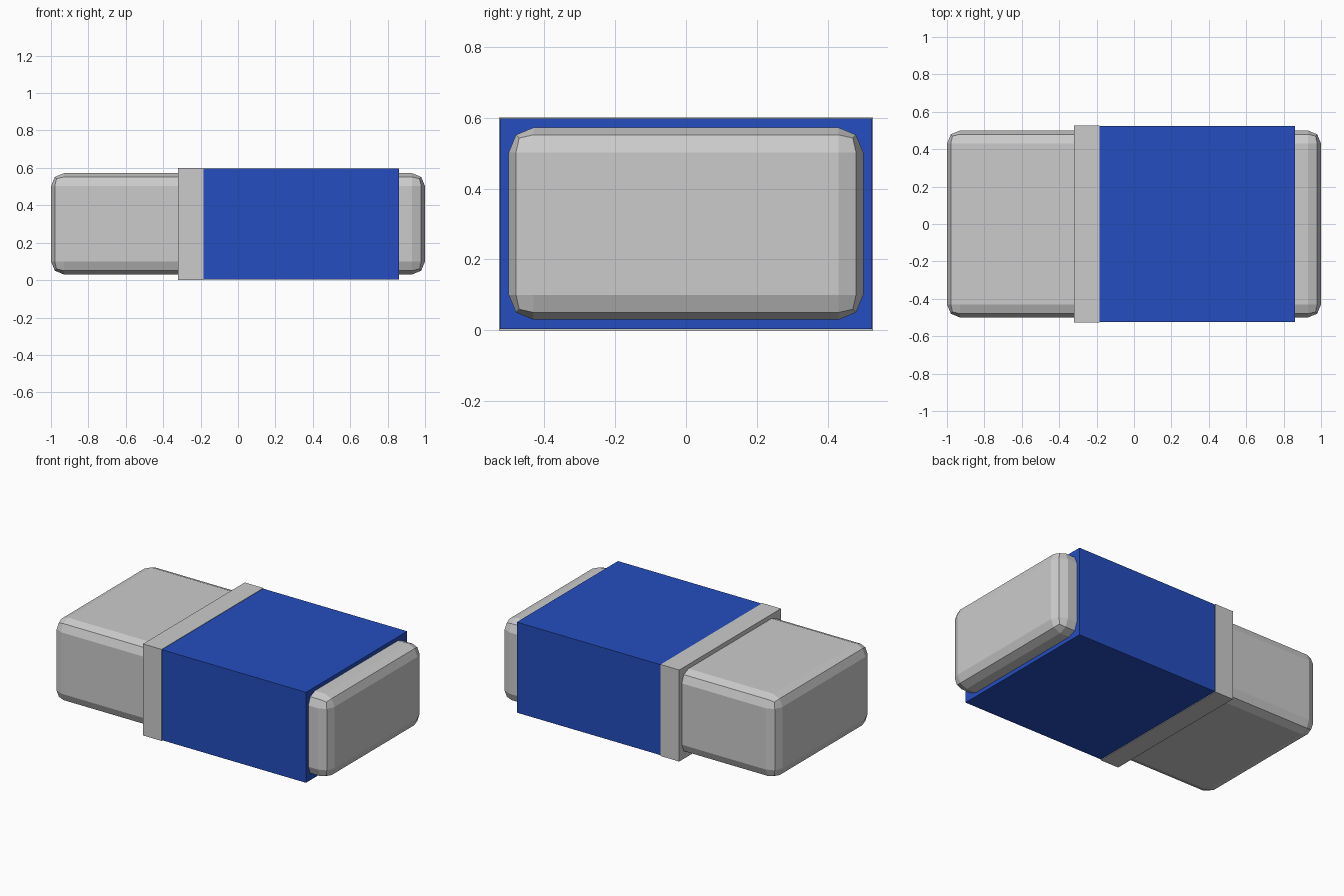
import bpy

if "Cube" in bpy.data.objects:
    bpy.data.objects.remove(bpy.data.objects["Cube"])

BLUE = bpy.data.materials.new("sleeve_blue")
BLUE.diffuse_color = (0.018, 0.075, 0.52, 1)
BLUE.use_nodes = True
BLUE.node_tree.nodes["Principled BSDF"].inputs["Base Color"].default_value = BLUE.diffuse_color


def box(name, lo, hi, bevel=0, material=None):
    """Box between two corners, with an optional two-step bevel."""
    bpy.ops.mesh.primitive_cube_add(size=1, location=[(a + b) / 2 for a, b in zip(lo, hi)])
    ob = bpy.context.object
    ob.name = name
    ob.scale = [b - a for a, b in zip(lo, hi)]
    bpy.ops.object.transform_apply(location=False, rotation=False, scale=True)
    if bevel:
        mod = ob.modifiers.new("bevel", 'BEVEL')
        mod.width = bevel
        mod.segments = 2
    if material:
        ob.data.materials.append(material)
    return ob


# rubber block with softened edges
box("eraser_block", (-1, -0.5, 0.03), (1, 0.5, 0.572), bevel=0.07)
# coloured card sleeve
box("sleeve", (-0.315, -0.524, 0.004), (0.86, 0.524, 0.597), material=BLUE)
# plain band at the sleeve's end
box("sleeve_band", (-0.32, -0.527, 0.0), (-0.185, 0.527, 0.60))
